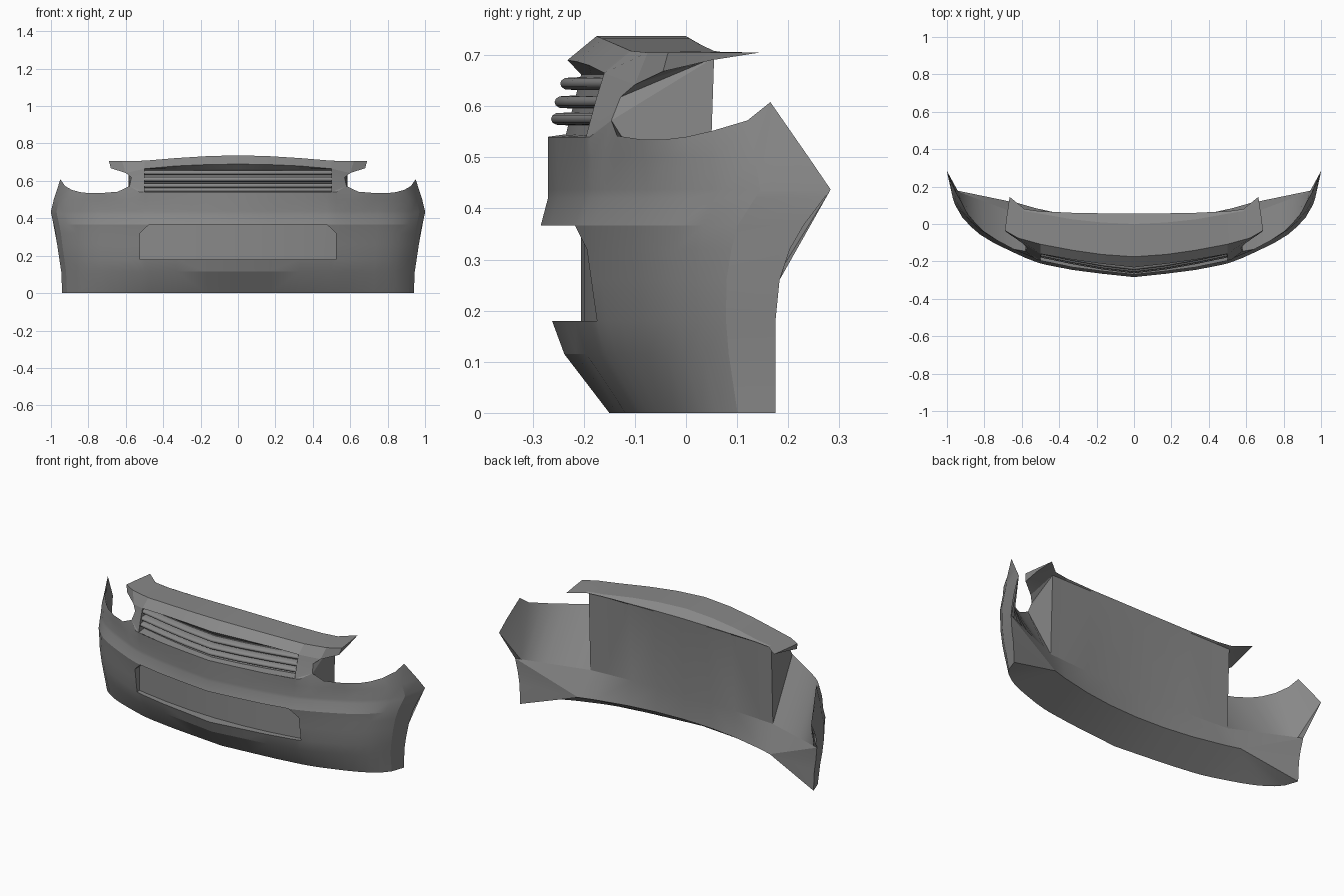
import bpy, bmesh, math

cube = bpy.data.objects.get("Cube")
if cube:
    bpy.data.objects.remove(cube, do_unlink=True)

grey = bpy.data.materials.new("bumper grey")
grey.use_nodes = True
grey.diffuse_color = (0.25, 0.25, 0.25, 1)
grey.node_tree.nodes["Principled BSDF"].inputs["Base Color"].default_value = (0.25, 0.25, 0.25, 1)


def face(bm, pts):
    uniq = [p for i, p in enumerate(pts) if p not in pts[:i]]
    if len(uniq) > 2:
        bm.faces.new([bm.verts.new(p) for p in uniq])


def strip(bm, a, b):
    for i in range(len(a) - 1):
        face(bm, [a[i], a[i + 1], b[i + 1], b[i]])


def fan(bm, tip, pts):
    for a, b in zip(pts, pts[1:]):
        face(bm, [tip, a, b])


def finish(name, bm, angle):
    """Weld the half model, mirror it across x and shade it."""
    bmesh.ops.remove_doubles(bm, verts=bm.verts, dist=0.0005)
    twin = bmesh.ops.duplicate(bm, geom=bm.verts[:] + bm.edges[:] + bm.faces[:])["geom"]
    for v in twin:
        if isinstance(v, bmesh.types.BMVert):
            v.co.x = -v.co.x
    bmesh.ops.remove_doubles(bm, verts=bm.verts, dist=0.0005)
    bmesh.ops.recalc_face_normals(bm, faces=bm.faces)
    # outer skin must look forward
    front = min(bm.faces, key=lambda f: f.calc_center_median().y)
    if front.normal.y > 0:
        bmesh.ops.reverse_faces(bm, faces=bm.faces)
    me = bpy.data.meshes.new(name)
    bm.to_mesh(me)
    bm.free()
    me.materials.append(grey)
    ob = bpy.data.objects.new(name, me)
    bpy.context.scene.collection.objects.link(ob)
    bpy.ops.object.select_all(action='DESELECT')
    ob.select_set(True)
    bpy.context.view_layer.objects.active = ob
    bpy.ops.object.shade_smooth_by_angle(angle=math.radians(angle))


# Plan curve: column position and how far the skin sweeps back there
cols = [0, .17, .33, .475, .5, .525, .58, .65, .75, .83, .88, .93, .97, 1]
sweep = [0, .035, .075, .13, .143, .158, .2, .26, .35, .44, .52, .62, .75, 1]
# Skin rows: height, centre y, side x, side y, roundness of the plan curve
rows = [(0, -.15, .94, .175, .9), (.115, -.238, .945, .175, .87), (.18, -.262, .955, .175, .87),
        (.26, -.272, .967, .183, .9), (.32, -.279, .975, .203, .94), (.367, -.284, .985, .23, 1),
        (.42, -.27, .998, .27, 1), (.437, -.27, 1, .283, 1), (.5, -.27, .985, .27, 1)]


def skin_point(i, z, yc, xe, ye, power):
    c = cols[i]
    x = c if c <= .6 else .6 + (c - .6) / .4 * (xe - .6)
    return (x, yc + (ye - yc) * sweep[i] ** power, z)


n = len(cols)
grid = [[skin_point(i, *r) for i in range(n)] for r in rows]
grid[-1][-1] = (.985, .24, .5)
rim_z = [.54] * 6 + [.572, .542, .535, .535, .54, .552, .572, .608]
rim = [skin_point(i, rim_z[i], -.27, .95, .25, 1) for i in range(n)]
rim[6] = (.58, -.146, .572)
rim[-1] = (.95, .165, .608)
grid.append(rim)

shell = bmesh.new()

# Front skin, leaving the plate recess open
for r in range(len(grid) - 1):
    start = 5 if 2 <= r < 5 else 0
    strip(shell, grid[r][start:], grid[r + 1][start:])
face(shell, [grid[5][3], grid[5][4], grid[5][5], grid[4][5]])

# Plate recess: side walls and floor
hole = grid[2][:6] + [grid[3][5], grid[4][5]] + grid[5][3::-1]


def recessed(p):
    return (p[0], -.205 + .055 * (p[0] / .525) ** 2, p[2])


floor = [recessed(p) for p in hole]
strip(shell, hole, floor)
strip(shell, floor[:4], floor[:-5:-1])
face(shell, floor[3:9])

# Brow and top plate lines, from the centre out to the horn
brow = [(0, -.232, .69), (.17, -.213, .687), (.33, -.19, .68), (.5, -.16, .665),
        (.6, -.1, .642), (.68, -.045, .668)]
top_front = [(0, -.175, .737), (.17, -.163, .732), (.33, -.14, .722), (.5, -.108, .708),
             (.62, -.075, .705), (.69, -.035, .705)]
top_crease = [(0, 0, .737), (.17, .008, .732), (.33, .025, .722), (.5, .055, .708),
              (.59, .07, .706), (.68, .045, .705)]
horn_tip = (.665, .145, .705)
top_back = [(0, .055, .705), (.17, .057, .704), (.33, .06, .702), (.5, .068, .701),
            (.585, .08, .702), horn_tip]
for a, b in ((brow, top_front), (top_front, top_crease), (top_crease, top_back)):
    strip(shell, a, b)

# Horn: outer face and underside
horn_low = [brow[5], (.677, .05, .69), horn_tip]
panel_top = [(p[0], .055, .695) for p in top_back[:5]]
strip(shell, horn_low, [top_front[5], top_crease[5], horn_tip])
fan(shell, panel_top[4], [brow[4]] + horn_low + [top_back[4]])

# Grille pillar
inner = [rim[4], (.5, -.177, .61), brow[3]]
outer = [rim[6], (.57, -.128, .618), brow[4]]
face(shell, [rim[4], rim[5], rim[6]])
strip(shell, inner, outer)

# Grille pocket
gx = [0, .17, .33, .5]
sill = [rim[i] for i in (0, 1, 2, 4)]
back_low = [(x, -.235 + .09 * (x / .5) ** 1.3, .545) for x in gx]
back_high = [(x, -.205 + .08 * (x / .5) ** 1.3, .662) for x in gx]
strip(shell, sill, back_low)
strip(shell, back_low, back_high)
strip(shell, back_high, brow[:4])
face(shell, [inner[0], inner[1], inner[2], back_high[3], back_low[3]])

# Back panel
mid = [(p[0], .015 + .025 * (p[0] / .585) ** 2, .24) for p in panel_top]
low = [(p[0] * 1.05, .015 + .095 * (p[0] / .585) ** 2, .1) for p in panel_top]
strip(shell, top_back[:5], panel_top)
strip(shell, panel_top, mid)
strip(shell, mid, low)

# Headlamp side wall
fan(shell, panel_top[4], [brow[4], outer[1], rim[6], mid[4]])

# Wing liner: from the headlamp rim down to a crease, then to the lower edge
end = grid[3][-1]
crease = []
for i in range(6, n):
    t = (cols[i] - .58) / .42
    crease.append(tuple(a + (b - a) * t for a, b in zip(mid[4], end)))
strip(shell, rim[6:-1], crease[:-1])
fan(shell, crease[-2], [rim[-2], rim[-1], grid[7][-1], end])
face(shell, [mid[4], end, low[4]])
fan(shell, low[4], [grid[r][-1] for r in (3, 2, 1, 0)])

# Sloping underside
lip = grid[0]
strip(shell, [lip[i] for i in (0, 1, 2, 4, 6)], low)
fan(shell, low[4], lip[6:])
finish("bumper_shell", shell, 15)

# Grille bars: round-nosed slats following the plan curve
for k, (z, y) in enumerate([(.575, -.264), (.608, -.257), (.644, -.246)]):
    bm = bmesh.new()
    rings = []
    for x in gx:
        cy = y + .04 + .085 * (x / .5) ** 1.3
        ring = []
        for j in range(12):
            a = math.tau * j / 12
            c = math.cos(a)
            ring.append((x, cy - math.copysign(.04 * abs(c) ** .4, c), z + .013 * math.sin(a)))
        rings.append(ring + ring[:1])
    for a, b in zip(rings, rings[1:]):
        strip(bm, a, b)
    face(bm, rings[-1][:-1])
    finish("grille_bar_%d" % (k + 1), bm, 50)
